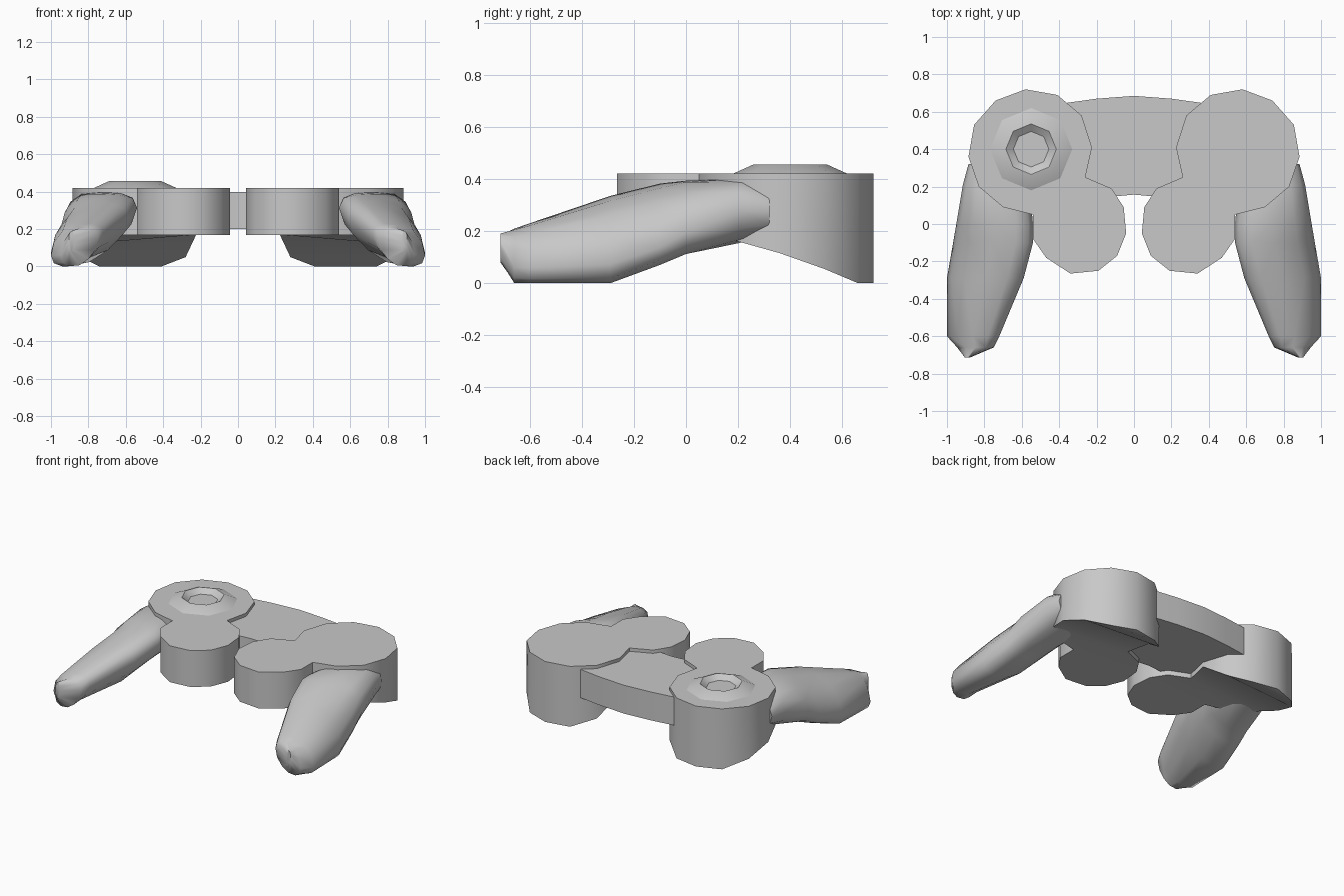
import bpy, bmesh
from math import sin, cos, pi, radians

cube = bpy.data.objects.get("Cube")
if cube:
    bpy.data.objects.remove(cube, do_unlink=True)

GREY = (0.58, 0.58, 0.58, 1)
plastic = bpy.data.materials.new("grey plastic")
plastic.use_nodes = True
plastic.diffuse_color = GREY
plastic.node_tree.nodes["Principled BSDF"].inputs["Base Color"].default_value = GREY


def finish(bm, name, angle=40):
    """Turn a bmesh into a shaded, coloured object."""
    bmesh.ops.recalc_face_normals(bm, faces=bm.faces)
    mesh = bpy.data.meshes.new(name)
    bm.to_mesh(mesh)
    bm.free()
    mesh.materials.append(plastic)
    obj = bpy.data.objects.new(name, mesh)
    bpy.context.collection.objects.link(obj)
    bpy.ops.object.select_all(action="DESELECT")
    obj.select_set(True)
    bpy.context.view_layer.objects.active = obj
    bpy.ops.object.shade_smooth_by_angle(angle=radians(angle))


def loft(rings):
    """Skin a list of equal-length rings and cap both ends."""
    bm = bmesh.new()
    loops = [[bm.verts.new(p) for p in ring] for ring in rings]
    n = len(loops[0])
    for a, b in zip(loops, loops[1:]):
        for i in range(n):
            j = (i + 1) % n
            bm.faces.new((a[i], a[j], b[j], b[i]))
    bm.faces.new(loops[0])
    bm.faces.new(loops[-1])
    return bm


# Pod outline, and the low edge of its underside where it sweeps down at the back
POD = [(0.58, 0.72), (0.74, 0.66), (0.855, 0.53), (0.885, 0.36), (0.83, 0.20),
       (0.70, 0.09), (0.54, 0.05), (0.54, -0.08), (0.47, -0.18), (0.34, -0.265),
       (0.19, -0.25), (0.09, -0.17), (0.042, -0.05), (0.055, 0.09), (0.12, 0.19),
       (0.26, 0.25), (0.225, 0.41), (0.28, 0.58), (0.41, 0.69)]
FLAT = 0.167
SWEEP = {0: 0.0, 1: 0.0, 2: 0.055, 3: 0.115, 4: 0.16, 17: 0.05, 18: 0.0}

# Grip sections: y, x range, z range, tilt in degrees
GRIP = [(0.32, 0.60, 0.885, 0.185, 0.365, 0), (0.21, 0.56, 0.915, 0.155, 0.40, 0),
        (0.0, 0.54, 0.95, 0.11, 0.395, -20), (-0.1, 0.54, 0.967, 0.07, 0.382, -30),
        (-0.29, 0.59, 1.0, 0.0, 0.335, -30), (-0.60, 0.72, 1.0, 0.0, 0.23, -25),
        (-0.66, 0.75, 0.945, 0.0, 0.21, -20), (-0.713, 0.875, 0.905, 0.08, 0.19, 0)]


def grip_ring(side, y, x0, x1, z0, z1, tilt, sides=12):
    """Tilted oval section, fuller everywhere but its inner lower side."""
    ring = []
    for i in range(sides):
        t = 2 * pi * i / sides
        c, s = cos(t), sin(t + radians(tilt))
        power = 1.05 if c < 0.01 and s < 0.01 else 0.82
        c, s = [(1 if v > 0 else -1) * abs(v) ** power for v in (c, s)]
        ring.append((side * ((x0 + x1) / 2 + (x1 - x0) / 2 * c), y,
                     (z0 + z1) / 2 + (z1 - z0) / 2 * s))
    return ring


for side, word in ((1, "left"), (-1, "right")):
    # Button pod: big and small drum in one outline
    low = [(side * x, y, SWEEP.get(i, FLAT)) for i, (x, y) in enumerate(POD)]
    high = [(side * x, y, 0.42) for x, y in POD]
    bm = loft([low, high])
    # Crease the underside across the sweep
    bm.verts.ensure_lookup_table()
    for a, b in ((1, 18), (2, 17), (3, 16), (4, 15)):
        bmesh.ops.connect_verts(bm, verts=[bm.verts[a], bm.verts[b]])
        bm.verts.ensure_lookup_table()
    finish(bm, word + "_pod")

    # Hand grip
    finish(loft([grip_ring(side, *section) for section in GRIP]), word + "_grip", 55)

# Bridge joining the pods
half = [(0.0, 0.685), (0.2, 0.67), (0.45, 0.635), (0.45, 0.2), (0.3, 0.1), (0.1, 0.148), (0.0, 0.157)]
bridge = half + [(-x, y) for x, y in reversed(half[1:-1])]
finish(loft([[(x, y, z) for x, y in bridge] for z in (0.20, 0.397)]), "bridge")

# Dished stick mount on the right pod
profile = [(0.22, 0.415), (0.22, 0.42), (0.14, 0.456), (0.135, 0.456), (0.095, 0.425)]
rings = [[(-0.55 + r * cos(i * pi / 4), 0.4 + r * sin(i * pi / 4), z) for i in range(8)]
         for r, z in profile]
finish(loft(rings), "stick_mount", 30)
